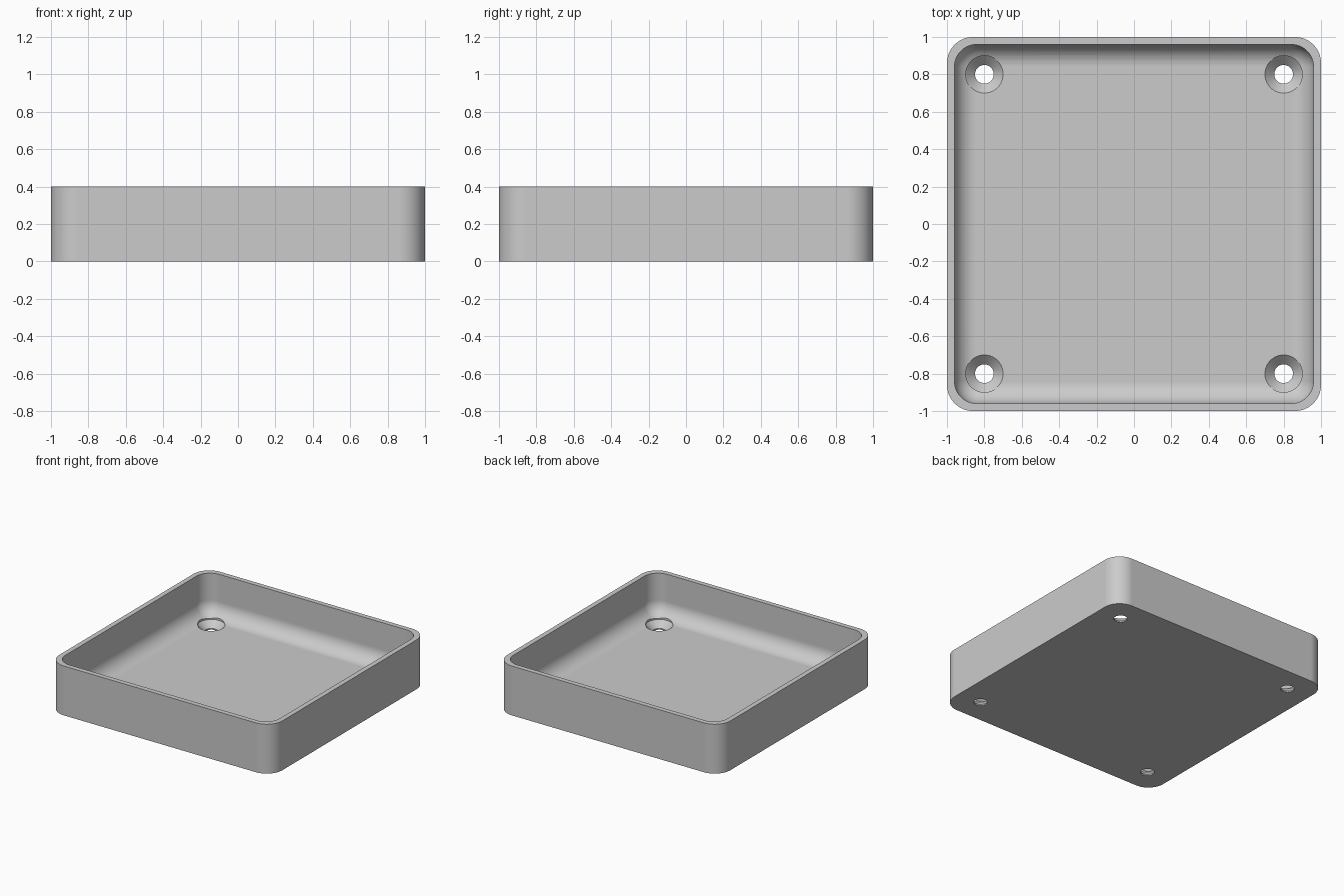
import bpy, bmesh, math

if "Cube" in bpy.data.objects:
    bpy.data.objects.remove(bpy.data.objects["Cube"], do_unlink=True)

HEIGHT, FLOOR, WALL = 0.4, 0.06, 0.04
OUTER_R, FILLET = 0.14, 0.12
INNER = 1 - WALL
HOLE_POS, HOLE_R, SINK_R = 0.8, 0.05, 0.1
STEPS = 12

grey = bpy.data.materials.new("light grey")
grey.use_nodes = True
grey.diffuse_color = (0.6, 0.6, 0.6, 1)
grey.node_tree.nodes["Principled BSDF"].inputs["Base Color"].default_value = grey.diffuse_color


def rounded_square(bm, half, radius, z):
    """Closed ring of vertices around a square with rounded corners."""
    ring = []
    for corner in range(4):
        mid = math.pi / 4 + corner * math.pi / 2
        cx = math.copysign(half - radius, math.cos(mid))
        cy = math.copysign(half - radius, math.sin(mid))
        for i in range(STEPS + 1):
            a = (corner + i / STEPS) * math.pi / 2
            ring.append(bm.verts.new((cx + radius * math.cos(a), cy + radius * math.sin(a), z)))
    return ring


def skin(bm, rings):
    """Bridge successive rings and cap both ends."""
    for low, high in zip(rings, rings[1:]):
        n = len(low)
        for i in range(n):
            j = (i + 1) % n
            bm.faces.new((low[i], low[j], high[j], high[i]))
    bm.faces.new(rings[0])
    bm.faces.new(rings[-1])


def finish(bm, name):
    bmesh.ops.remove_doubles(bm, verts=bm.verts, dist=1e-5)
    bmesh.ops.recalc_face_normals(bm, faces=bm.faces)
    mesh = bpy.data.meshes.new(name)
    bm.to_mesh(mesh)
    bm.free()
    mesh.materials.append(grey)
    obj = bpy.data.objects.new(name, mesh)
    bpy.context.collection.objects.link(obj)
    return obj


# Tray: outer wall, rim, inner wall, then a fillet down to the floor
bm = bmesh.new()
rings = [rounded_square(bm, 1, OUTER_R, 0),
         rounded_square(bm, 1, OUTER_R, HEIGHT),
         rounded_square(bm, INNER, FILLET, HEIGHT)]
for i in range(STEPS + 1):
    a = i / STEPS * math.pi / 2
    r = FILLET * math.cos(a) if i < STEPS else 0
    rings.append(rounded_square(bm, INNER - FILLET + r, r, FLOOR + FILLET * (1 - math.sin(a))))
skin(bm, rings)
tray = finish(bm, "tray")

# Countersunk screw holes in the four corners
bm = bmesh.new()
sink_bottom = FLOOR - (SINK_R - HOLE_R)
profile = [(HOLE_R, -0.1), (HOLE_R, sink_bottom), (SINK_R, FLOOR), (SINK_R, FLOOR + 0.15)]
for x in (-HOLE_POS, HOLE_POS):
    for y in (-HOLE_POS, HOLE_POS):
        circles = []
        for r, z in profile:
            angles = [2 * math.pi * i / 48 for i in range(48)]
            circles.append([bm.verts.new((x + r * math.cos(a), y + r * math.sin(a), z)) for a in angles])
        skin(bm, circles)
cutter = finish(bm, "screw_hole_cutter")

cut = tray.modifiers.new("screw_holes", "BOOLEAN")
cut.operation = "DIFFERENCE"
cut.solver = "EXACT"
cut.object = cutter
bpy.ops.object.select_all(action="DESELECT")
bpy.context.view_layer.objects.active = tray
tray.select_set(True)
bpy.ops.object.modifier_apply(modifier=cut.name)
bpy.data.objects.remove(cutter, do_unlink=True)

# Smooth rounded surfaces while the flat faces stay flat
bpy.ops.object.shade_smooth_by_angle(angle=math.radians(30))
weighted = tray.modifiers.new("weighted_normals", "WEIGHTED_NORMAL")
weighted.keep_sharp = True
